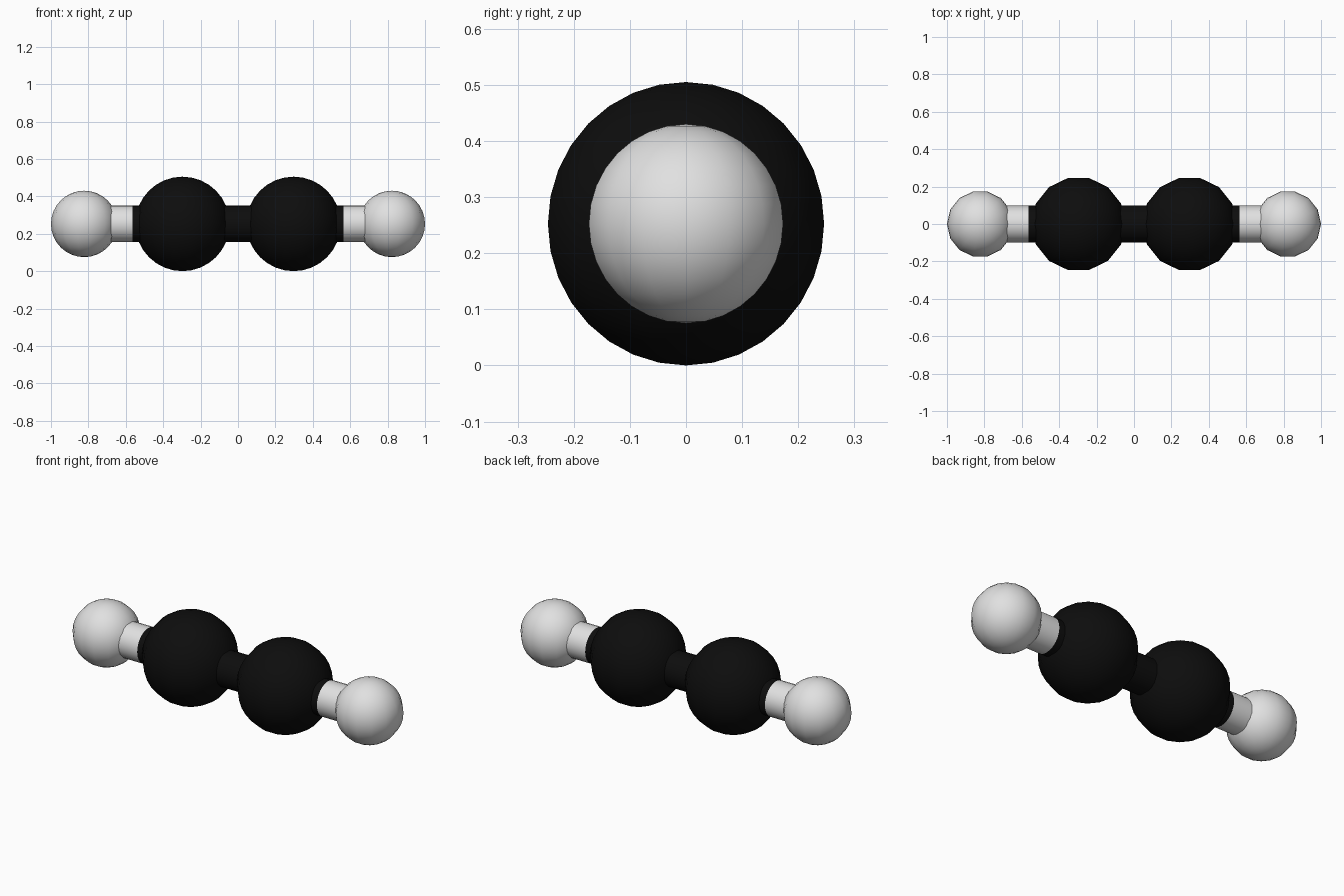
import bpy, math

if "Cube" in bpy.data.objects:
    bpy.data.objects.remove(bpy.data.objects["Cube"])

def material(name, rgb):
    m = bpy.data.materials.new(name)
    m.diffuse_color = (*rgb, 1)
    m.use_nodes = True
    m.node_tree.nodes["Principled BSDF"].inputs["Base Color"].default_value = m.diffuse_color
    return m

black = material("black", (0.004, 0.004, 0.004))
white = material("light grey", (0.75, 0.75, 0.75))
Z = 0.2525  # height of the molecule axis

def finish(name, mat):
    o = bpy.context.object
    o.name = name
    o.data.materials.append(mat)
    bpy.ops.object.shade_smooth_by_angle(angle=math.radians(40))

def atom(name, x, r, mat):
    # 14-sided ball with a vertex pointing outwards along x
    bpy.ops.mesh.primitive_uv_sphere_add(segments=14, ring_count=16, radius=r,
        location=(x, 0, Z), rotation=(0, 0, math.copysign(math.pi / 2, x)))
    o = bpy.context.object
    # put a vertex exactly on the x axis
    eq = max((v.co for v in o.data.vertices), key=lambda c: c.xy.length)
    o.rotation_euler.z = (0 if x > 0 else math.pi) - math.atan2(eq.y, eq.x)
    finish(name, mat)

def bond(name, x0, x1, mat):
    bpy.ops.mesh.primitive_cylinder_add(vertices=24, radius=0.098, depth=abs(x1 - x0),
        location=((x0 + x1) / 2, 0, Z), rotation=(0, math.pi / 2, 0))
    finish(name, mat)

# Mirrored atoms and outer bonds
for side, s in (("left", -1), ("right", 1)):
    atom(side + "_large_ball", s * 0.297, 0.2525, black)
    atom(side + "_small_ball", s * 0.8225, 0.1775, white)
    bond(side + "_light_rod", s * 0.563, s * 0.80, white)
    bond(side + "_dark_rod", s * 0.30, s * 0.563, black)

# Central bond
bond("centre_rod", -0.30, 0.30, black)
